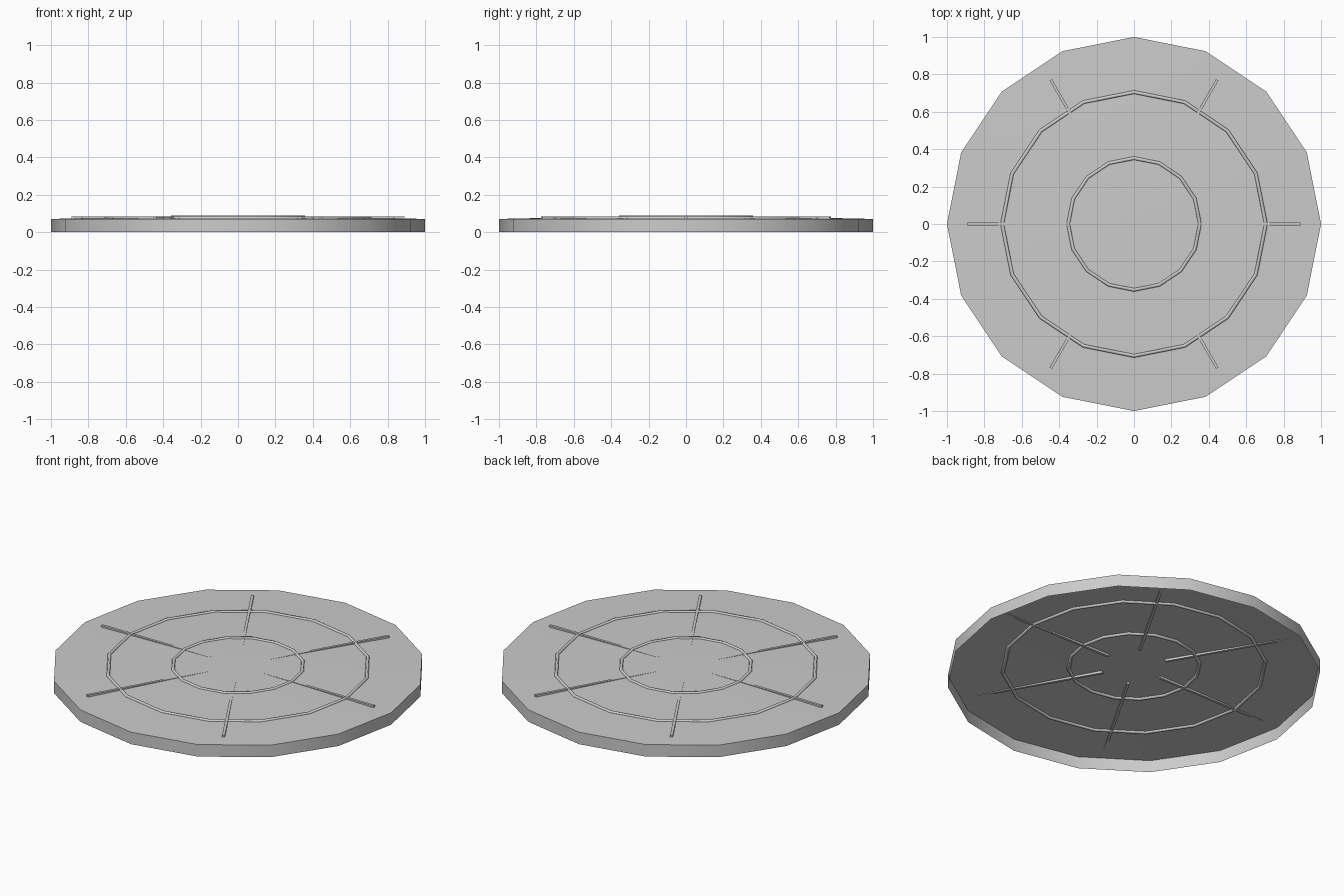
import bpy, bmesh, math

if "Cube" in bpy.data.objects:
    bpy.data.objects.remove(bpy.data.objects["Cube"])

SIDES = 16
grey = bpy.data.materials.new("plain grey")
grey.diffuse_color = (0.6, 0.6, 0.6, 1)
grey.use_nodes = True
grey.node_tree.nodes["Principled BSDF"].inputs["Base Color"].default_value = grey.diffuse_color


def finish(name, bm, angle):
    me = bpy.data.meshes.new(name)
    bm.to_mesh(me)
    bm.free()
    ob = bpy.data.objects.new(name, me)
    bpy.context.collection.objects.link(ob)
    me.materials.append(grey)
    bpy.ops.object.select_all(action='DESELECT')
    ob.select_set(True)
    bpy.context.view_layer.objects.active = ob
    bpy.ops.object.shade_smooth_by_angle(angle=math.radians(angle))
    return ob


def lathe(name, profile, closed=False, angle=30):
    """Revolve (radius, z) points around z; a zero radius becomes a pole."""
    bm = bmesh.new()
    rows = []
    for r, z in profile:
        if r == 0:
            rows.append([bm.verts.new((0, 0, z))] * SIDES)
        else:
            rows.append([bm.verts.new((r * math.cos(math.tau * i / SIDES),
                                       r * math.sin(math.tau * i / SIDES), z))
                         for i in range(SIDES)])
    pairs = list(zip(rows, rows[1:]))
    if closed:
        pairs.append((rows[-1], rows[0]))
    for a, b in pairs:
        for i in range(SIDES):
            j = (i + 1) % SIDES
            quad = [a[i], a[j], b[j], b[i]]
            bm.faces.new(list(dict.fromkeys(quad)))
    return finish(name, bm, angle)


# Shallow domed cover, open underneath
lathe("domed_cover", [(1, 0), (1, 0.071), (0.85, 0.0745), (0.7, 0.0775),
                      (0.35, 0.083), (0.18, 0.0845), (0, 0.085)])

# Raised rings that show on both sides of the cover
for name, radius, z in (("inner_ring", 0.352, 0.081), ("outer_ring", 0.705, 0.076)):
    tube = [(radius + 0.01 * math.cos(math.tau * k / 6),
             z + 0.01 * math.sin(math.tau * k / 6)) for k in range(6)]
    lathe(name, tube, closed=True, angle=65)

# Six level spokes that sink into the dome towards the centre
for k in range(6):
    bm = bmesh.new()
    bmesh.ops.create_cube(bm, size=1)
    for v in bm.verts:
        v.co = (v.co.x * 0.71 + 0.535, v.co.y * 0.015, v.co.z * 0.014 + 0.078)
    ob = finish(f"spoke_{k + 1}", bm, 30)
    ob.rotation_euler.z = k * math.pi / 3
